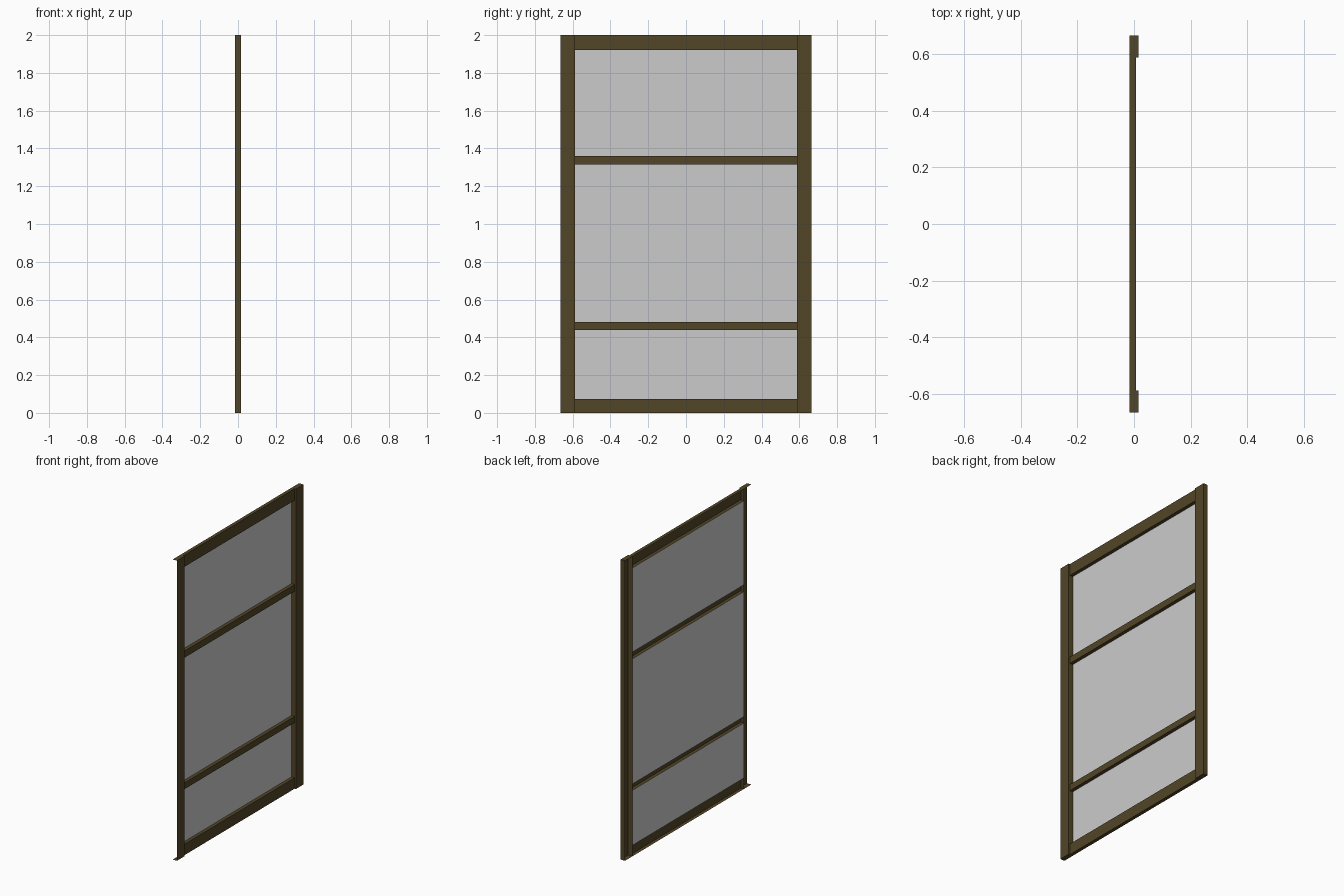
import bpy
import bmesh
from mathutils import Vector

if "Cube" in bpy.data.objects:
    bpy.data.objects.remove(bpy.data.objects["Cube"])

BACK, FRONT, RAIL_FRONT = -0.016, 0.016, 0.007
HALF, INNER, HEIGHT = 0.665, 0.587, 2.0

wood = bpy.data.materials.new("dark_wood")
wood.diffuse_color = (0.085, 0.06, 0.02, 1)
wood.use_nodes = True
wood.node_tree.nodes["Principled BSDF"].inputs["Base Color"].default_value = wood.diffuse_color


def add_object(name, bm, mat=None):
    mesh = bpy.data.meshes.new(name)
    bm.to_mesh(mesh)
    bm.free()
    obj = bpy.data.objects.new(name, mesh)
    if mat:
        mesh.materials.append(mat)
    bpy.context.collection.objects.link(obj)


def open_box(name, lo, hi, open_sides):
    """Box between two corners, leaving out the faces pointing along open_sides."""
    lo, hi = Vector(lo), Vector(hi)
    bm = bmesh.new()
    bmesh.ops.create_cube(bm, size=1)
    bm.normal_update()
    gone = [f for f in bm.faces
            if any(f.normal.dot(Vector(s)) > 0.9 for s in open_sides)]
    bmesh.ops.delete(bm, geom=gone, context='FACES')
    bmesh.ops.scale(bm, vec=hi - lo, verts=bm.verts)
    bmesh.ops.translate(bm, vec=(lo + hi) / 2, verts=bm.verts)
    add_object(name, bm, wood)


# Stiles: hollow at the back, the left one also open at its outer edge
open_box("left_stile", (BACK, -HALF, 0), (FRONT, -INNER, HEIGHT),
         [(-1, 0, 0), (0, -1, 0)])
open_box("right_stile", (BACK, INNER, 0), (FRONT, HALF, HEIGHT), [(-1, 0, 0)])

# Rails: shallower than the stiles, open at the back and where they butt in
rails = [("bottom_rail", 0, 0.073), ("lower_bar", 0.44, 0.482),
         ("upper_bar", 1.316, 1.361), ("top_rail", 1.922, HEIGHT)]
for name, z0, z1 in rails:
    open_box(name, (BACK, -INNER, z0), (RAIL_FRONT, INNER, z1),
             [(-1, 0, 0), (0, -1, 0), (0, 1, 0)])

# Panes: flat sheets at the back of each opening
for i in range(3):
    z0, z1 = rails[i][2], rails[i + 1][1]
    bm = bmesh.new()
    bm.faces.new([bm.verts.new((BACK, y, z)) for y, z in
                  ((-INNER, z0), (INNER, z0), (INNER, z1), (-INNER, z1))])
    add_object(f"pane_{i + 1}", bm)
